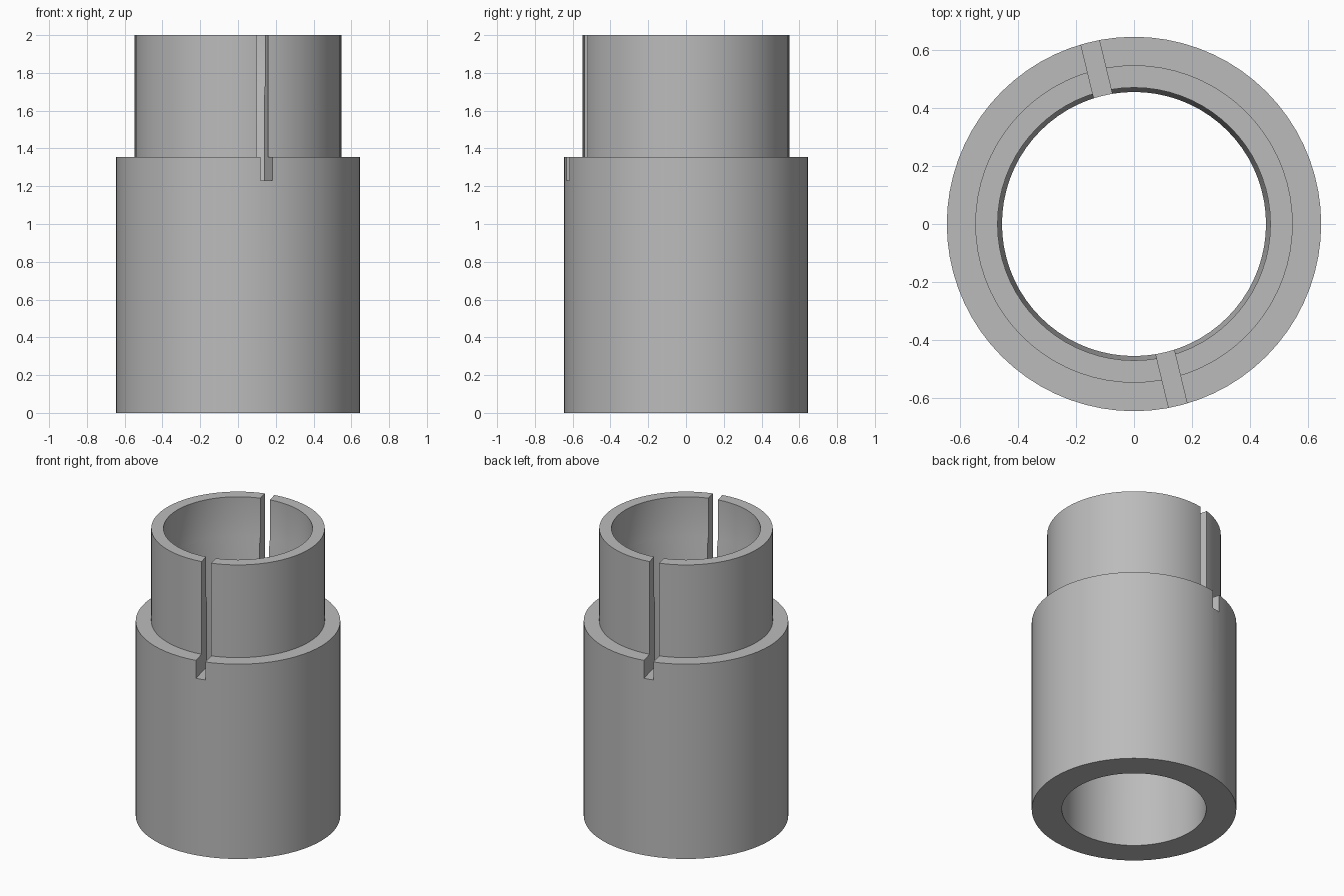
import bpy, bmesh, math
from mathutils import Matrix

default = bpy.data.objects.get("Cube")
if default:
    bpy.data.objects.remove(default, do_unlink=True)

SEGMENTS = 72
SLOT_WIDTH, SLOT_FLOOR, SLOT_ANGLE = 0.065, 1.23, math.radians(13.6)

# Material
grey = bpy.data.materials.new("plain grey")
grey.use_nodes = True
colour = (0.5, 0.5, 0.5, 1)
grey.diffuse_color = colour
grey.node_tree.nodes["Principled BSDF"].inputs["Base Color"].default_value = colour


def make_object(name, bm):
    bmesh.ops.recalc_face_normals(bm, faces=bm.faces)
    mesh = bpy.data.meshes.new(name)
    bm.to_mesh(mesh)
    bm.free()
    mesh.materials.append(grey)
    obj = bpy.data.objects.new(name, mesh)
    bpy.context.collection.objects.link(obj)
    return obj


# Stepped sleeve: closed wall section (radius, height) turned round z
section = [(0.455, 0), (0.645, 0), (0.645, 1.355), (0.547, 1.355),
           (0.547, 2), (0.47, 2), (0.47, 1.73), (0.455, 1.67)]
bm = bmesh.new()
rings = []
for i in range(SEGMENTS):
    a = math.tau * i / SEGMENTS
    rings.append([bm.verts.new((r * math.cos(a), r * math.sin(a), z)) for r, z in section])
for i, ring in enumerate(rings):
    following = rings[(i + 1) % SEGMENTS]
    for j in range(len(section)):
        k = (j + 1) % len(section)
        bm.faces.new((ring[j], following[j], following[k], ring[k]))
sleeve = make_object("slotted_sleeve", bm)

# Slot cutter: one bar across the whole diameter
bm = bmesh.new()
bmesh.ops.create_cube(bm, size=1, matrix=Matrix.Rotation(SLOT_ANGLE, 4, "Z")
                      @ Matrix.Translation((0, 0, SLOT_FLOOR + 0.5))
                      @ Matrix.Diagonal((SLOT_WIDTH, 2, 1, 1)))
cutter = make_object("slot_cutter", bm)
cutter.hide_render = True

cut = sleeve.modifiers.new("slots", "BOOLEAN")
cut.operation = "DIFFERENCE"
cut.solver = "EXACT"
cut.object = cutter

# Apply the cut, then smooth the turned faces and keep the edges sharp
bpy.ops.object.select_all(action="DESELECT")
sleeve.select_set(True)
bpy.context.view_layer.objects.active = sleeve
bpy.ops.object.modifier_apply(modifier=cut.name)
bpy.data.objects.remove(cutter, do_unlink=True)
bpy.ops.object.shade_smooth_by_angle(angle=math.radians(30))
